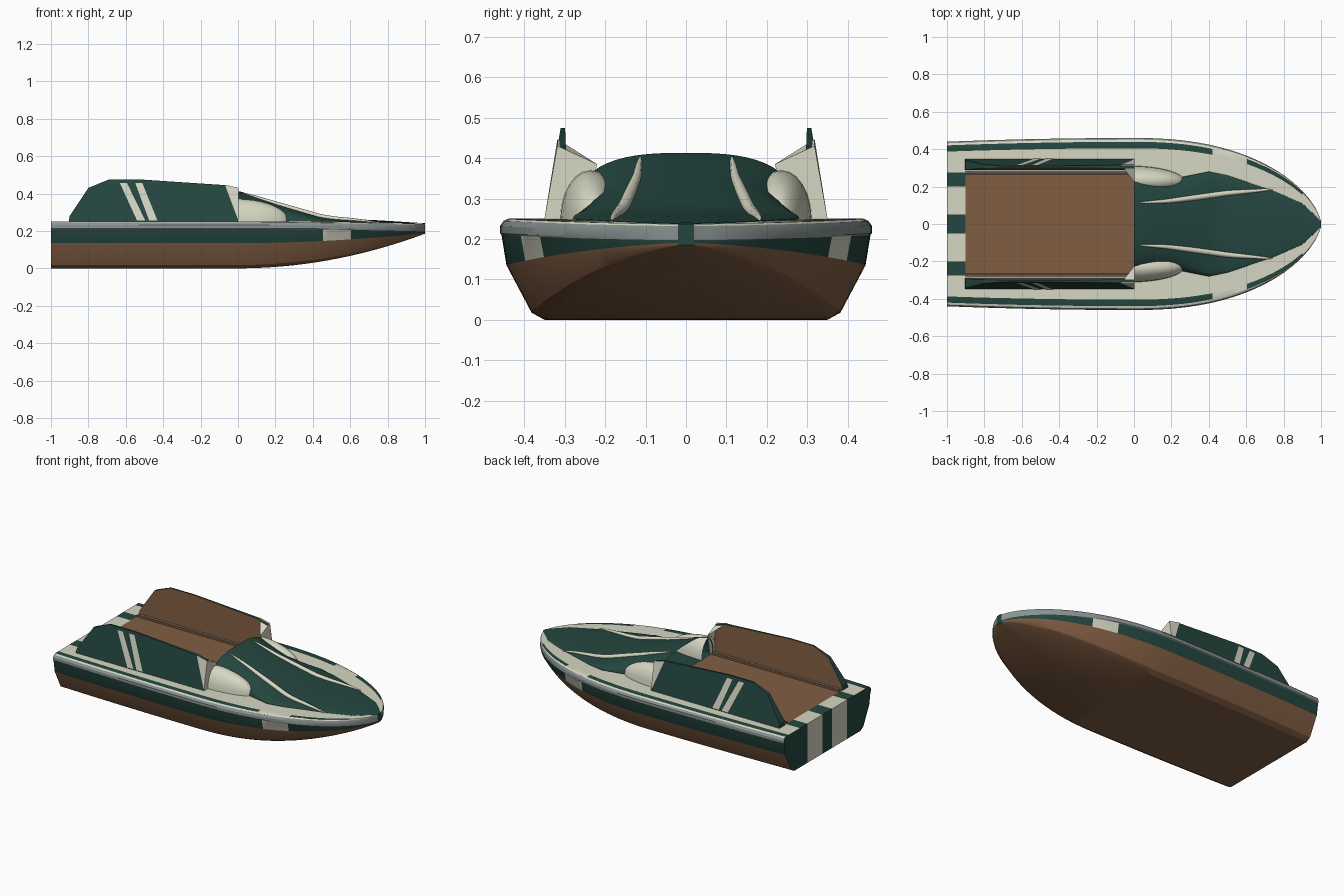
import bpy
import math

cube = bpy.data.objects.get("Cube")
if cube:
    bpy.data.objects.remove(cube)


def material(name, rgb):
    m = bpy.data.materials.new(name)
    m.use_nodes = True
    m.diffuse_color = (*rgb, 1)
    m.node_tree.nodes["Principled BSDF"].inputs["Base Color"].default_value = (*rgb, 1)
    return m


GREEN, CREAM, BROWN, GRAY = range(4)
MATS = [material("dark_green", (0.018, 0.062, 0.05)),
        material("cream", (0.68, 0.68, 0.55)),
        material("brown", (0.22, 0.11, 0.055)),
        material("rail_gray", (0.25, 0.29, 0.29))]


def build(name, verts, faces, colours, mirror=True, smooth=True):
    """Mesh with a colour per face, mirrored across the centreline."""
    me = bpy.data.meshes.new(name)
    me.from_pydata(verts, [], faces)
    for m in MATS:
        me.materials.append(m)
    for p, c in zip(me.polygons, colours):
        p.material_index = c
    ob = bpy.data.objects.new(name, me)
    bpy.context.collection.objects.link(ob)
    bpy.ops.object.select_all(action='DESELECT')
    ob.select_set(True)
    bpy.context.view_layer.objects.active = ob
    if smooth:
        bpy.ops.object.shade_smooth_by_angle(angle=math.radians(28))
    if mirror:
        add_mirror(ob)
    return ob


def add_mirror(ob):
    mod = ob.modifiers.new("mirror", 'MIRROR')
    mod.use_axis = (False, True, False)
    mod.merge_threshold = 0.0005


def loft(name, stations, section, colour):
    """Skin a half section along x; colour(column, x middle) picks the material."""
    rows = [section(x) for x in stations]
    n = len(rows[0])
    verts = [(x, y, z) for x, row in zip(stations, rows) for y, z in row]
    faces, cols = [], []
    for i in range(len(stations) - 1):
        for j in range(n - 1):
            a = i * n + j
            faces.append((a, a + n, a + n + 1, a + 1))
            cols.append(colour(j, (stations[i] + stations[i + 1]) / 2))
    return build(name, verts, faces, cols)


def interp(x, pts):
    for (x0, y0), (x1, y1) in zip(pts, pts[1:]):
        if x <= x1:
            return y0 + (y1 - y0) * max(0, (x - x0) / (x1 - x0))
    return pts[-1][1]


# Hull lines
def beam(x):
    if x < 0:
        return 0.46 - 0.02 * x * x
    return max(0.02, 0.46 * (1 - x ** 2.3) ** 0.62)


def deck_z(x):
    return 0.25 - 0.013 * max(0, x) ** 2


CENTRE = [(0, 0.275), (0.2, 0.24), (0.4, 0.28), (0.5, 0.26),
          (0.75, 0.175), (0.9, 0.11), (1, 0.016)]


def centre_width(x):
    return min(interp(x, CENTRE), 0.86 * beam(x))


def hull_section(x):
    f = max(0, x)
    w, c, d = beam(x), centre_width(x), deck_z(x)
    keel, mid = 0.185 * f * f, 0.135 + 0.055 * f * f
    return [(0, keel), (0.76 * w, keel), (0.83 * w, keel + (mid - keel) * 0.13),
            (0.965 * w, mid), (0.992 * w, d - 0.04),
            (w, d - 0.036), (w, d - 0.018), (0.98 * w, d - 0.005),
            (0.955 * w, d), (0.88 * w, d),
            (c, d), (0.73 * c, d), (0.18 * c, d), (0, d)]


def hull_colour(col, x):
    if col < 3:
        return BROWN
    if col == 3:                        # side band with a pale patch
        return CREAM if 0.455 < x < 0.605 else GREEN
    if col < 7:
        return GRAY
    if col == 8:                        # broken stripe along the deck edge
        return GREEN if x < 0.42 or 0.605 < x < 0.9 else CREAM
    if col in (7, 9):
        return CREAM
    if x > 0:
        return GREEN
    if x > -0.9:                        # cockpit floor
        return BROWN
    return CREAM if col == 11 else GREEN


xs = sorted({-1, -0.9, 0.42, 0.455, 0.605, 0.94, 0.97, 0.985, 0.995, 1}
            | {i / 20 for i in range(-16, 19, 4)} | {i / 20 for i in range(0, 19)})
loft("hull", xs, hull_section, hull_colour)

# Bow cap
tip = hull_section(1)
build("bow_cap", [(1, y, z) for y, z in tip], [tuple(range(len(tip)))], [GREEN], smooth=False)

# Striped transom
s = hull_section(-1)
d = deck_z(-1)
tv = [(0, 0), (0.05, 0), (0.2, 0), (0, d), (0.05, d), (0.2, d)] + s[1:9]
build("transom", [(-1, y, z) for y, z in tv],
      [(0, 3, 4, 1), (1, 4, 5, 2), (2, 5, *range(13, 5, -1))],
      [GREEN, CREAM, GREEN], smooth=False)

# Raised foredeck, an open shell at its rear
RISE = [(0, 0.162), (0.03, 0.155), (0.44, 0.03), (0.52, 0.02), (0.75, 0.013), (1, 0.003)]


def power(x):
    return interp(x, [(0, 2.8), (0.5, 2.0)])


def hump_z(x, y):
    t = min(1, abs(y) / centre_width(x))
    return deck_z(x) + interp(x, RISE) * (1 - t ** power(x)) ** (1 / power(x))


def hump_section(x):
    c, p = centre_width(x), power(x)
    out = []
    for k in range(15):
        a = math.pi / 2 * k / 14
        out.append((c * abs(math.cos(a)) ** (2 / p) if k < 14 else 0,
                    deck_z(x) + 0.001 + interp(x, RISE) * math.sin(a) ** (2 / p)))
    return out


loft("foredeck", [i / 40 for i in range(39)] + [0.985, 1], hump_section, lambda c, x: GREEN)

# Tapered ribs along the foredeck
RIB = [(0.03, 0.113), (0.18, 0.122), (0.32, 0.14), (0.5, 0.165), (0.74, 0.185)]
cu = bpy.data.curves.new("foredeck_rib", 'CURVE')
cu.dimensions = '3D'
cu.bevel_depth = 0.015
cu.bevel_resolution = 2
sp = cu.splines.new('POLY')
sp.points.add(20)
for i, p in enumerate(sp.points):
    x = 0.03 + 0.71 * i / 20
    y = interp(x, RIB)
    p.co = (x, y, hump_z(x, y) + 0.002, 1)
    p.radius = 0.2 + 0.8 * math.sin(math.pi * i / 20) ** 0.7
sp.use_smooth = True
cu.materials.append(MATS[CREAM])
rib = bpy.data.objects.new("foredeck_rib", cu)
bpy.context.collection.objects.link(rib)
add_mirror(rib)


# Side screens leaning inward: green outside, brown inside
def outer_y(z):
    return 0.347 - (z - 0.25) * 0.165


PROFILE = [(-0.905, 0.248), (-0.9, 0.28), (-0.8, 0.43), (-0.69, 0.475),
           (-0.52, 0.475), (-0.07, 0.445), (0, 0.428), (0, 0.248)]
n = len(PROFILE)
verts = [(x, outer_y(z), z) for x, z in PROFILE]
verts += [(x, 0.29 + (z - 0.25) * 0.04, z) for x, z in PROFILE]
faces = [tuple(range(n)), tuple(range(2 * n - 1, n - 1, -1))]
faces += [(i, i + n, (i + 1) % n + n, (i + 1) % n) for i in range(n)]
build("side_screen", verts, faces, [GREEN, BROWN] + [GREEN] * n, smooth=False)

# Slanted stripe plates on the screens
sv, sf = [], []
for top, bottom in ((-0.632, -0.54), (-0.55, -0.475)):
    k = len(sv)
    for x, z in ((top, 0.457), (top + 0.038, 0.457), (bottom + 0.044, 0.256), (bottom, 0.256)):
        sv.append((x, outer_y(z) + 0.003, z))
    sf.append((k, k + 1, k + 2, k + 3))
build("screen_stripes", sv, sf, [CREAM, CREAM], smooth=False)

# Cream corner gusset between screen and foredeck
build("corner_gusset",
      [(-0.07, 0.318, 0.447), (0.004, 0.318, 0.43), (0.004, 0.22, 0.385),
       (0.004, 0.35, 0.25), (0.004, 0.25, 0.25)],
      [(0, 1, 3), (1, 2, 4, 3), (0, 2, 1)], [CREAM] * 3, smooth=False)


# Rounded fairing pod ahead of each screen
def pod_section(x):
    r = math.sqrt(max(0, 1 - (x / 0.27) ** 2)) + 0.01
    y0 = 0.235 - 0.02 * x
    return [(y0 + 0.075 * r * math.cos(math.pi * k / 12),
             0.249 + 0.12 * r * math.sin(math.pi * k / 12)) for k in range(13)]


loft("fairing_pod", [0.27 * math.sin(math.pi / 2 * i / 10) for i in range(11)],
     pod_section, lambda c, x: CREAM)

# Floor rails at the foot of the screens
for name, y, col in (("floor_rail", 0.278, GRAY), ("floor_trim", 0.266, BROWN)):
    v = [(x, y + dy, z) for x in (-0.9, 0) for dy, z in
         ((-0.005, 0.249), (-0.005, 0.262), (0.005, 0.262), (0.005, 0.249))]
    build(name, v, [(i, (i + 1) % 4, (i + 1) % 4 + 4, i + 4) for i in range(4)]
          + [(3, 2, 1, 0), (4, 5, 6, 7)], [col] * 6, smooth=False)
